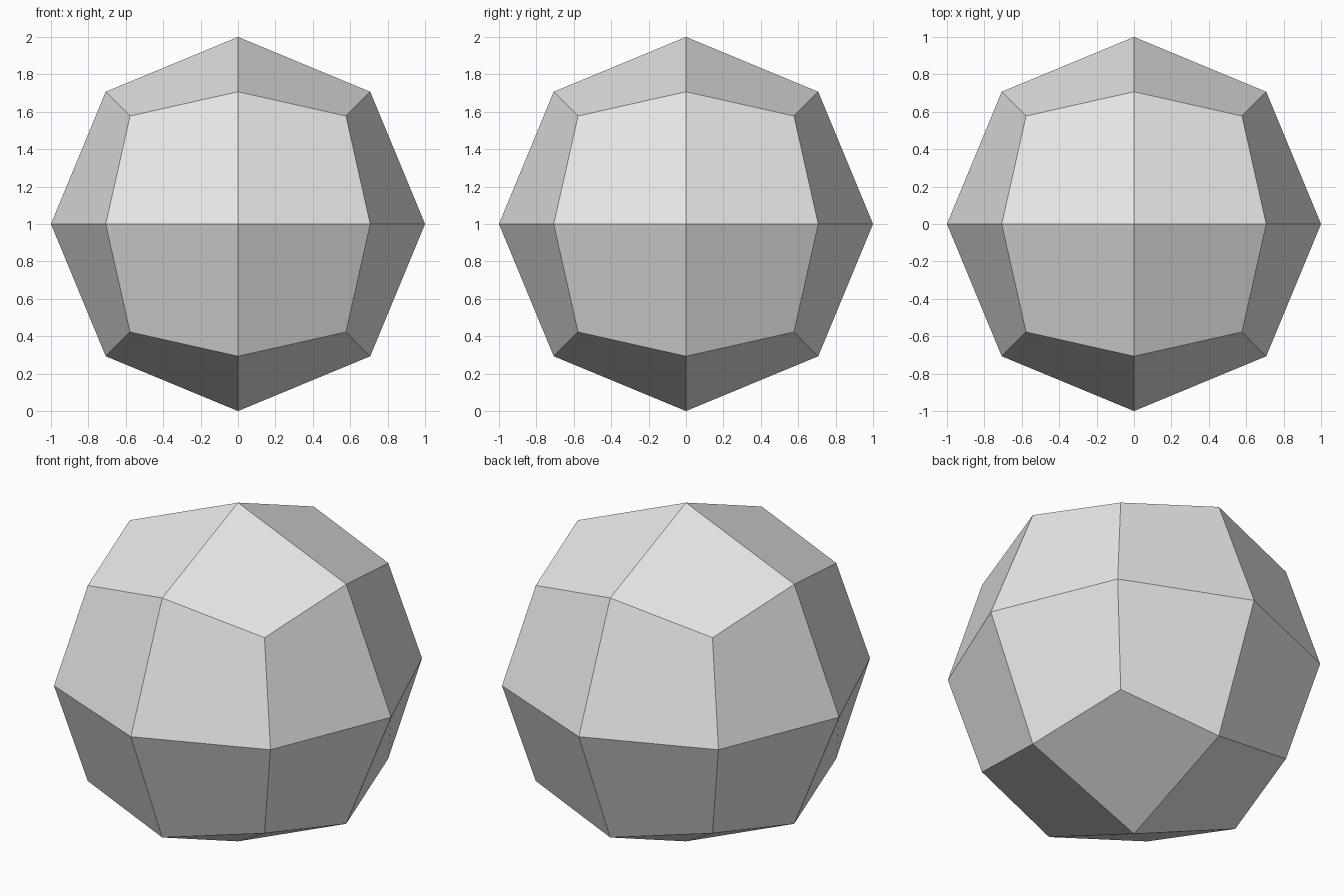
import bpy
import bmesh
from itertools import product
from mathutils import Vector

cube = bpy.data.objects.get("Cube")
if cube:
    bpy.data.objects.remove(cube, do_unlink=True)

RADIUS = 1.0
CENTRE = Vector((0, 0, RADIUS))

# Plain grey material
grey = bpy.data.materials.new("plain_grey")
grey.use_nodes = True
colour = (0.8, 0.8, 0.8, 1.0)
grey.diffuse_color = colour
grey.node_tree.nodes["Principled BSDF"].inputs["Base Color"].default_value = colour

bm = bmesh.new()
shared = {}


def sphere_vert(direction):
    """Shared vertex where a cube grid point is pushed out to the sphere."""
    key = tuple(direction)
    if key not in shared:
        shared[key] = bm.verts.new(CENTRE + Vector(key).normalized() * RADIUS)
    return shared[key]


# Each cube side becomes four quads running from its centre to a corner
for axis, signs in product(range(3), product((-1, 1), repeat=3)):
    b, c = (axis + 1) % 3, (axis + 2) % 3
    loop = []
    for u, v in ((0, 0), (1, 0), (1, 1), (0, 1)):
        point = [0, 0, 0]
        point[axis] = signs[0]
        point[b] = signs[1] * u
        point[c] = signs[2] * v
        loop.append(sphere_vert(point))
    # Keep the centre first and the winding outward
    if signs[0] * signs[1] * signs[2] < 0:
        loop = [loop[0], loop[3], loop[2], loop[1]]
    bm.faces.new(loop).smooth = False

mesh = bpy.data.meshes.new("faceted_ball")
bm.to_mesh(mesh)
bm.free()
mesh.materials.append(grey)

ball = bpy.data.objects.new("faceted_ball", mesh)
bpy.context.collection.objects.link(ball)
